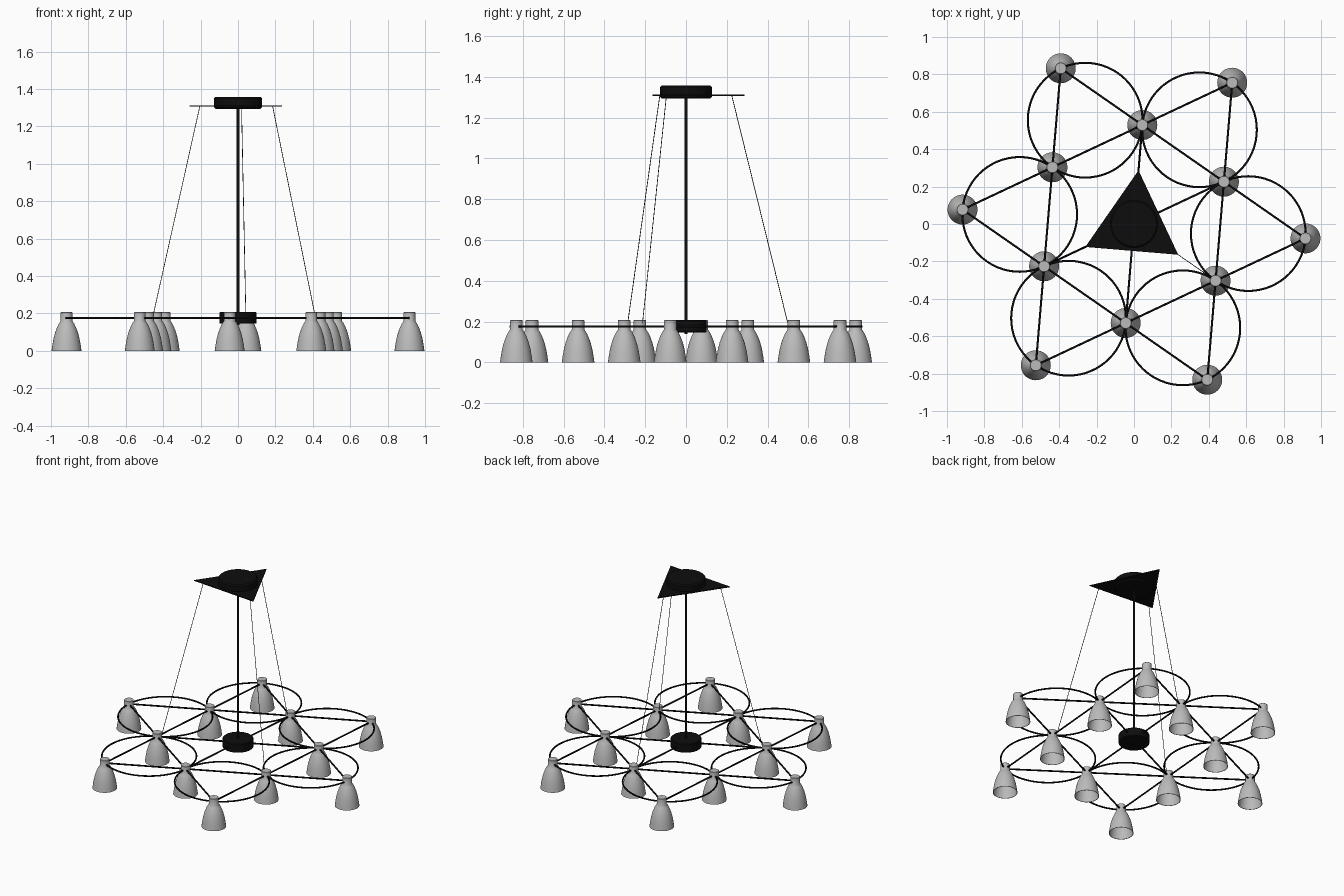
import bpy, bmesh
from math import sin, cos, radians, pi, sqrt
from mathutils import Vector

cube = bpy.data.objects.get("Cube")
if cube:
    bpy.data.objects.remove(cube)


def material(name, rgb):
    m = bpy.data.materials.new(name)
    m.use_nodes = True
    m.diffuse_color = (*rgb, 1)
    m.node_tree.nodes["Principled BSDF"].inputs["Base Color"].default_value = (*rgb, 1)
    return m


BLACK = material("matte black", (0.004, 0.004, 0.004))
GREY = material("shade grey", (0.5, 0.5, 0.5))


def polar(r, deg, z=0.0):
    return Vector((r * cos(radians(deg)), r * sin(radians(deg)), z))


def finish(name, bm, mat, smooth=True):
    bmesh.ops.recalc_face_normals(bm, faces=bm.faces)
    me = bpy.data.meshes.new(name)
    bm.to_mesh(me)
    bm.free()
    me.materials.append(mat)
    ob = bpy.data.objects.new(name, me)
    bpy.context.collection.objects.link(ob)
    if smooth:
        bpy.ops.object.select_all(action='DESELECT')
        ob.select_set(True)
        bpy.context.view_layer.objects.active = ob
        bpy.ops.object.shade_smooth_by_angle(angle=radians(40))
    return ob


def rod(name, a, b, radius, sides=12):
    bm = bmesh.new()
    bmesh.ops.create_cone(bm, cap_ends=True, segments=sides, radius1=radius,
                          radius2=radius, depth=(b - a).length)
    turn = (b - a).to_track_quat('Z', 'Y').to_matrix()
    bmesh.ops.rotate(bm, verts=bm.verts, matrix=turn)
    bmesh.ops.translate(bm, verts=bm.verts, vec=(a + b) / 2)
    return finish(name, bm, BLACK)


def lathe(name, profile, mat, steps=48):
    bm = bmesh.new()
    pts = [bm.verts.new((r, 0, z)) for r, z in profile]
    edges = [bm.edges.new(pair) for pair in zip(pts, pts[1:])]
    bmesh.ops.spin(bm, geom=pts + edges, cent=(0, 0, 0), axis=(0, 0, 1),
                   angle=2 * pi, steps=steps)
    bmesh.ops.remove_doubles(bm, verts=bm.verts, dist=1e-5)
    return finish(name, bm, mat)


OUTER = 0.92
INNER = OUTER / sqrt(3)
RING = OUTER / 3
BAR_Z = 0.176
START = 25.2
inner = [START + 60 * i for i in range(6)]
outer = [a + 30 for a in inner]

# Long bars form a six-pointed star
for i, a in enumerate(outer):
    rod(f"star_bar_{i + 1}", polar(OUTER, a, BAR_Z), polar(OUTER, a + 120, BAR_Z), 0.0055)

# Bars crossing through the hub
for i, a in enumerate(inner[:2]):
    rod(f"hub_bar_{i + 1}", polar(INNER, a, BAR_Z), polar(INNER, a + 180, BAR_Z), 0.0055)

# Rings around each point of the star
for i, a in enumerate(outer):
    curve = bpy.data.curves.new("ring", 'CURVE')
    curve.dimensions = '3D'
    curve.bevel_depth = 0.0055
    curve.bevel_resolution = 2
    line = curve.splines.new('POLY')
    line.points.add(63)
    for k, p in enumerate(line.points):
        p.co = (*(polar(2 * RING, a, BAR_Z) + polar(RING, k * 360 / 64)), 1)
    line.use_cyclic_u = True
    curve.materials.append(BLACK)
    ob = bpy.data.objects.new(f"ring_{i + 1}", curve)
    bpy.context.collection.objects.link(ob)

# Bell shades, open at the bottom
bell = [(0, 0.207), (0.029, 0.207), (0.031, 0.205), (0.031, 0.16), (0.041, 0.146),
        (0.051, 0.125), (0.061, 0.098), (0.069, 0.068), (0.075, 0.035), (0.08, 0),
        (0.077, 0), (0.072, 0.035), (0.066, 0.068), (0.058, 0.098), (0.048, 0.125),
        (0.038, 0.146), (0.0, 0.15)]
shade = lathe("shade_1", bell, GREY)
spots = [polar(INNER, a) for a in inner] + [polar(OUTER, a) for a in outer]
shade.location = spots[0]
for i, p in enumerate(spots[1:]):
    ob = bpy.data.objects.new(f"shade_{i + 2}", shade.data)
    ob.location = p
    bpy.context.collection.objects.link(ob)

# Hub, stem and ceiling canopy
lathe("hub", [(0, 0.207), (0.096, 0.207), (0.1, 0.203), (0.1, 0.15), (0.096, 0.146),
              (0, 0.146)], BLACK)
rod("stem", Vector((0, 0, 0.138)), Vector((0, 0, 1.32)), 0.008, 16)
lathe("canopy", [(0, 1.358), (0.12, 1.358), (0.128, 1.35), (0.128, 1.302),
                 (0.12, 1.294), (0, 1.294)], BLACK)

# Triangular ceiling plate
bm = bmesh.new()
bmesh.ops.create_cone(bm, cap_ends=True, segments=3, radius1=0.288, radius2=0.288, depth=0.006)
for v in bm.verts:
    v.co.z += 1.31
corners = sorted((v for v in bm.verts), key=lambda v: v.co.z)
for level in (corners[:3], corners[3:]):
    level.sort(key=lambda v: v.co.to_2d().angle_signed(Vector((1, 0))))
    for k, v in enumerate(level):
        v.co.xy = polar(0.288, START + 60 + 120 * k).xy
finish("ceiling_plate", bm, BLACK, smooth=False)

# Suspension wires
for i, a in enumerate(inner[1::2]):
    rod(f"wire_{i + 1}", polar(0.225, a, 1.31), polar(0.505, a, BAR_Z), 0.0018, 8)
